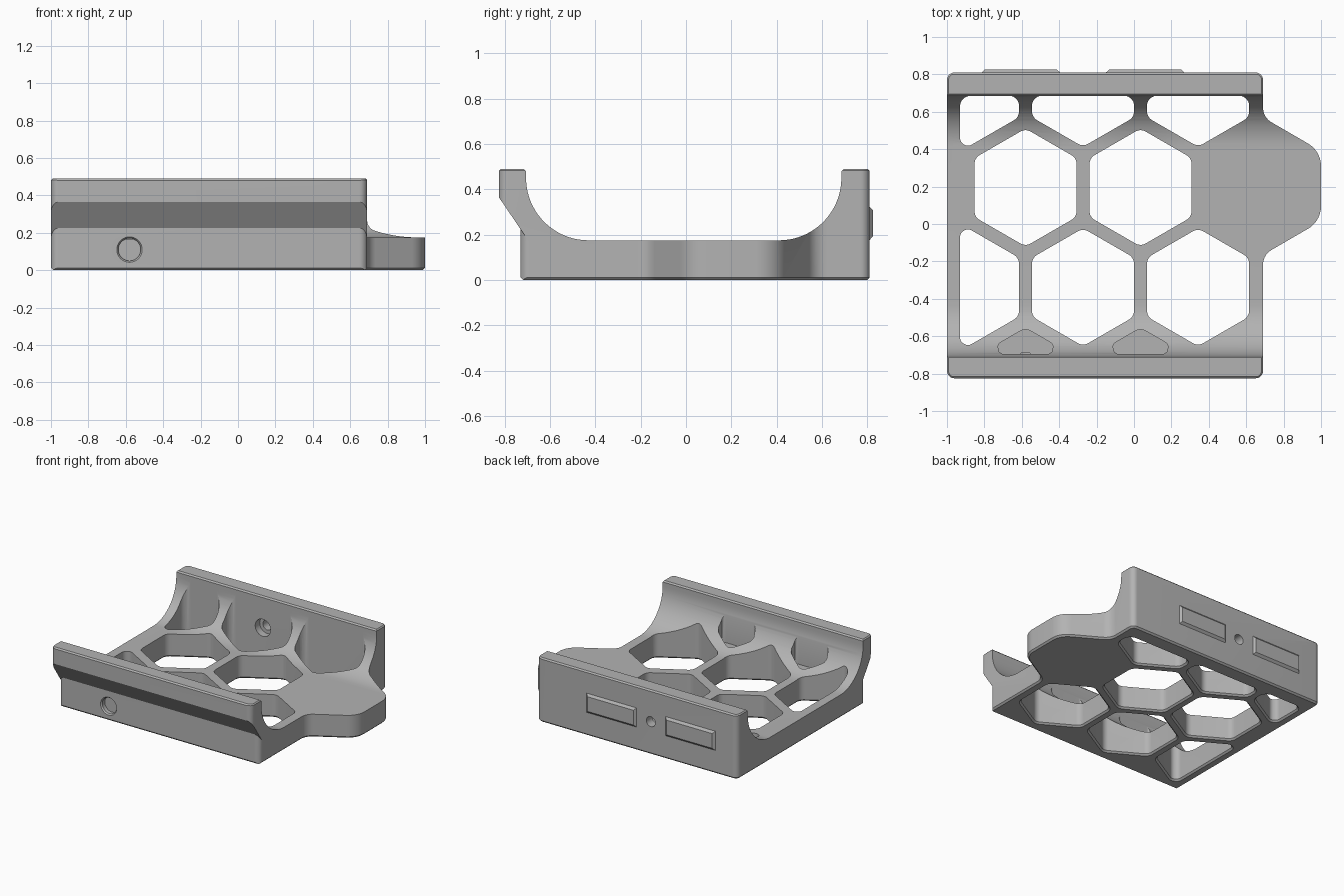
import bpy, bmesh, math
from mathutils import Vector

if "Cube" in bpy.data.objects:
    bpy.data.objects.remove(bpy.data.objects["Cube"])

grey = bpy.data.materials.new("light_grey")
grey.use_nodes = True
colour = (0.45, 0.45, 0.45, 1)
grey.diffuse_color = colour
grey.node_tree.nodes["Principled BSDF"].inputs["Base Color"].default_value = colour

LEFT, RIGHT, FRONT, BACK = -1.0, 0.69, -0.825, 0.81
LOWER_FRONT, INNER_FRONT, INNER_BACK = -0.73, -0.705, 0.685
FLOOR, TOP, CHAMFER = 0.175, 0.49, 0.012


def rounded(corners, steps=7):
    """Polygon of (x, y, radius) corners with arcs in place of corners."""
    out = []
    for i, (x, y, r) in enumerate(corners):
        p = Vector((x, y))
        a = Vector(corners[i - 1][:2]) - p
        b = Vector(corners[(i + 1) % len(corners)][:2]) - p
        half = a.angle(b) / 2
        t = min(r / math.tan(half), 0.45 * a.length, 0.45 * b.length)
        r = t * math.tan(half)
        a.normalize()
        b.normalize()
        c = p + (a + b).normalized() * (r / math.sin(half))
        s, e = p + a * t - c, p + b * t - c
        out += [c + s.lerp(e, k / steps).normalized() * r for k in range(steps + 1)]
    return out


def offset(pts, d):
    """Move a counter-clockwise outline outward by d."""
    out = []
    for i, p in enumerate(pts):
        u = (p - pts[i - 1]).normalized()
        v = (pts[(i + 1) % len(pts)] - p).normalized()
        n = Vector((u.y + v.y, -u.x - v.x)).normalized()
        out.append(p + n * (d / max(0.5, n.dot(Vector((u.y, -u.x))))))
    return out


def loft(name, rings):
    """Closed solid through rings of 3D points."""
    bm = bmesh.new()
    rows = [[bm.verts.new(p) for p in ring] for ring in rings]
    n = len(rows[0])
    for lo, hi in zip(rows, rows[1:]):
        for i in range(n):
            bm.faces.new((lo[i - 1], lo[i], hi[i], hi[i - 1]))
    bm.faces.new(rows[0])
    bm.faces.new(rows[-1])
    bmesh.ops.recalc_face_normals(bm, faces=bm.faces)
    me = bpy.data.meshes.new(name)
    bm.to_mesh(me)
    bm.free()
    me.materials.append(grey)
    ob = bpy.data.objects.new(name, me)
    bpy.context.collection.objects.link(ob)
    return ob


def prism(name, pts, layers):
    """Upright solid; layers are (height, outline offset)."""
    return loft(name, [[(p.x, p.y, z) for p in offset(pts, d)] for z, d in layers])


def bore(name, x, z, sections):
    """Round solid along y; sections are (y, radius)."""
    turn = [math.tau * k / 32 for k in range(32)]
    return loft(name, [[(x + r * math.cos(a), y, z + r * math.sin(a)) for a in turn]
                       for y, r in sections])


def combine(body, cutter, operation):
    mod = body.modifiers.new("cut", "BOOLEAN")
    mod.operation, mod.solver, mod.object = operation, "EXACT", cutter
    bpy.context.view_layer.objects.active = body
    bpy.ops.object.modifier_apply(modifier=mod.name)
    bpy.data.objects.remove(cutter)


def clip(poly, keep):
    """Keep the part of a polygon where keep(point) is positive."""
    out = []
    for i, q in enumerate(poly):
        p = poly[i - 1]
        a, b = keep(p), keep(q)
        if a * b < 0:
            out.append(p.lerp(q, a / (a - b)))
        if b >= 0:
            out.append(q)
    return out


def hex_outline(x, y):
    """Point-up hexagon trimmed to the space between the rims."""
    pts = [Vector((x + 0.315 * math.sin(-k * math.pi / 3), y + 0.315 * math.cos(k * math.pi / 3)))
           for k in range(6)]
    pts = clip(pts, lambda p: p.x + 0.93)
    pts = clip(pts, lambda p: INNER_BACK - p.y)
    pts = clip(pts, lambda p: p.y + 0.695)
    return rounded([(p.x, p.y, 0.035 if p.y < -0.69 else 0.055) for p in pts])


# Cradle section: floor, curved walls and overhanging front lip
R, ARC_Z = 0.275, 0.45
quarter = [k * math.pi / 40 for k in range(21)]
section = [(LOWER_FRONT + CHAMFER, 0), (LOWER_FRONT, CHAMFER), (LOWER_FRONT, 0.225),
           (FRONT, 0.365), (FRONT, TOP - 0.01), (FRONT + 0.01, TOP),
           (INNER_FRONT - 0.01, TOP), (INNER_FRONT, TOP - 0.01)]
section += [(INNER_FRONT + R - R * math.cos(a), ARC_Z - R * math.sin(a)) for a in quarter]
section += [(INNER_BACK - R + R * math.sin(a), ARC_Z - R * math.cos(a)) for a in quarter]
section += [(INNER_BACK, TOP - 0.01), (INNER_BACK + 0.01, TOP),
            (BACK - 0.01, TOP), (BACK, TOP - 0.01), (BACK, CHAMFER), (BACK - CHAMFER, 0)]
body = loft("cradle_body", [[(x, y, z) for y, z in section] for x in (-1.1, 1.1)])

# Plan outline with the side tab
plan = rounded([(LEFT, FRONT, 0.04), (RIGHT, FRONT, 0.04), (RIGHT, -0.165, 0.09),
                (1.0, 0.015, 0.14), (1.0, 0.39, 0.14), (RIGHT, 0.57, 0.09),
                (RIGHT, BACK, 0.04), (LEFT, BACK, 0.04)])
combine(body, prism("plan", plan, [(-0.01, -CHAMFER - 0.01), (CHAMFER, 0),
                                   (TOP - 0.008, 0), (TOP + 0.01, -0.018)]), "INTERSECT")

# Rounded lower front corners under the sloping lip
for x, s in ((LEFT, -1), (RIGHT, 1)):
    cx, cy, r = x - s * 0.04, LOWER_FRONT + 0.04, 0.04
    pts = [(cx + s * r * math.cos(a), cy - r * math.sin(a)) for a in quarter[::2]]
    pts += [(cx, cy - 0.06), (cx + s * 0.06, cy - 0.06), (cx + s * 0.06, cy)]
    combine(body, loft("corner", [[(px, py, -0.1) for px, py in pts],
                                  [(px, py, 0.225 - 1.474 * (py - LOWER_FRONT)) for px, py in pts]]),
            "DIFFERENCE")

# Honeycomb openings through the floor
PITCH, STEP = 0.615, 0.533
for row in range(3):
    y = 0.728 - row * STEP
    for col in range(2 if row == 1 else 3):
        x = (-0.58 if row == 1 else -0.8875) + col * PITCH
        combine(body, prism("opening", hex_outline(x, y),
                            [(-0.02, CHAMFER + 0.02), (CHAMFER, 0), (0.7, 0)]), "DIFFERENCE")

# Blind honeycomb pockets in the front curve
for x in (-0.58, -0.58 + PITCH):
    combine(body, prism("pocket", hex_outline(x, 0.728 - 3 * STEP),
                        [(FLOOR - 0.01, 0), (0.7, 0)]), "DIFFERENCE")

# Screw holes: blind one in front, counterbored one through the back wall
combine(body, bore("front_hole", -0.58, 0.11,
                   [(-0.8, 0.068), (LOWER_FRONT, 0.068), (-0.72, 0.06), (-0.69, 0.06)]), "DIFFERENCE")
combine(body, bore("back_hole", -0.27, 0.25,
                   [(0.6, 0.065), (0.74, 0.065), (0.74, 0.038), (0.9, 0.038)]), "DIFFERENCE")

# Raised chamfered pads on the back
pads = []
for n, x in (("right", -0.605), ("left", 0.06)):
    rings = []
    for y, w, h in ((BACK - 0.005, 0.21, 0.073), (BACK, 0.21, 0.073), (0.825, 0.193, 0.056)):
        rings.append([(x + i * w, y, 0.25 + j * h) for i, j in ((-1, -1), (1, -1), (1, 1), (-1, 1))])
    pads.append(loft("back_pad_" + n, rings))

# Smooth curves, crisp edges
bpy.ops.object.select_all(action="DESELECT")
for ob in [body] + pads:
    ob.select_set(True)
bpy.context.view_layer.objects.active = body
bpy.ops.object.shade_smooth_by_angle(angle=math.radians(30))
